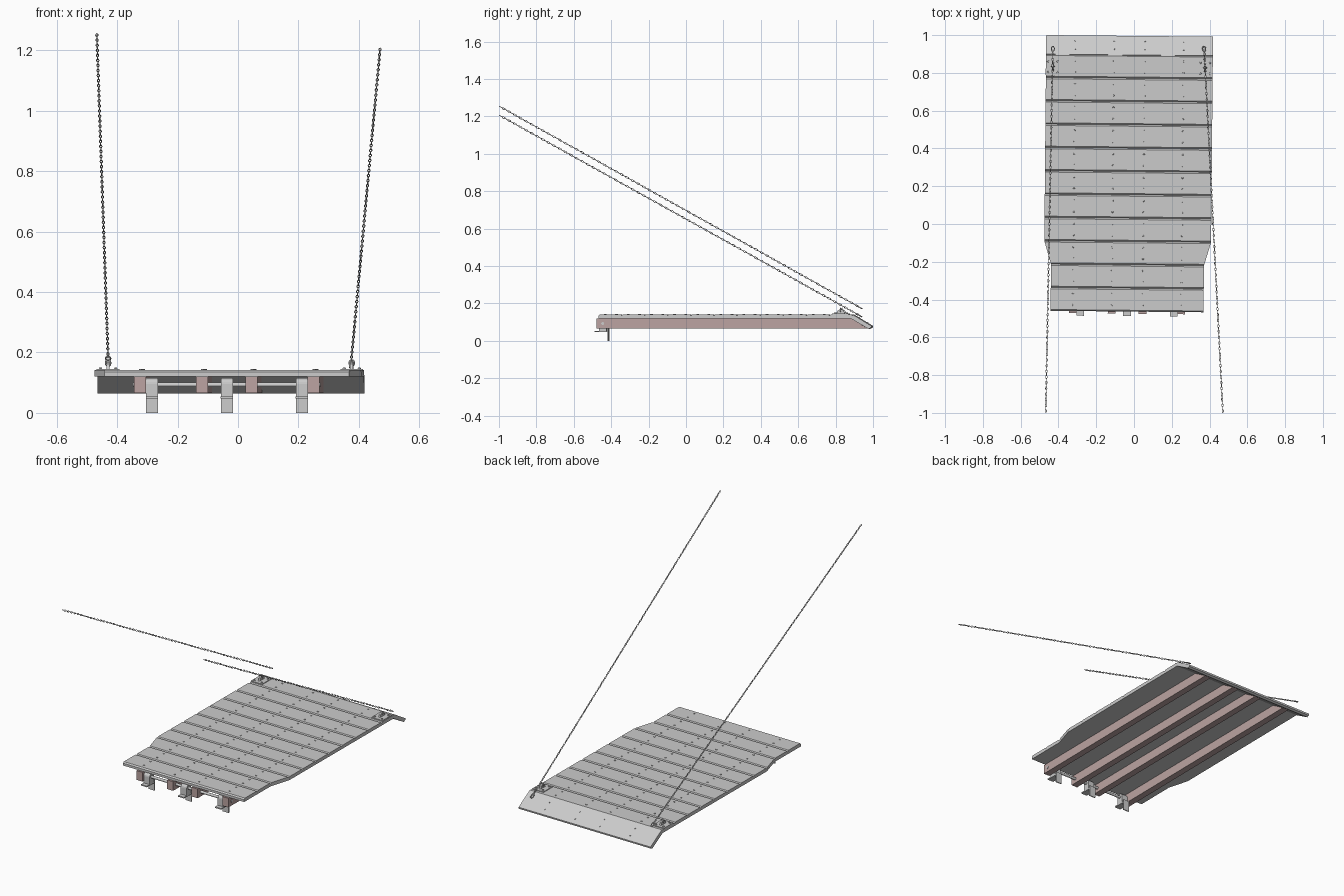
import bpy, bmesh, math
from mathutils import Matrix, Vector

if "Cube" in bpy.data.objects:
    bpy.data.objects.remove(bpy.data.objects["Cube"])


def material(name, rgb):
    m = bpy.data.materials.new(name)
    m.diffuse_color = (*rgb, 1)
    m.use_nodes = True
    m.node_tree.nodes["Principled BSDF"].inputs["Base Color"].default_value = m.diffuse_color
    return m


GREY = material("weathered grey", (0.60, 0.60, 0.60))
PINK = material("dusty pink wood", (0.50, 0.37, 0.36))
# The whole deck is turned very slightly about z
DECK = Matrix.Translation((-0.0325, 0, 0)) @ Matrix.Rotation(-0.0095, 4, 'Z')


def finish(name, bm, mat, matrix=DECK):
    bmesh.ops.recalc_face_normals(bm, faces=bm.faces)
    me = bpy.data.meshes.new(name)
    bm.to_mesh(me)
    bm.free()
    me.materials.append(mat)
    ob = bpy.data.objects.new(name, me)
    ob.matrix_world = matrix
    bpy.context.collection.objects.link(ob)
    return ob


def prism(bm, profile, half_width, cx=0):
    """Extrude a (y, z) profile along x; half_width is a function of y."""
    l = [bm.verts.new((cx - half_width(y), y, z)) for y, z in profile]
    r = [bm.verts.new((cx + half_width(y), y, z)) for y, z in profile]
    bm.faces.new(l)
    bm.faces.new(r[::-1])
    for i in range(len(l)):
        j = (i + 1) % len(l)
        bm.faces.new((l[i], r[i], r[j], l[j]))


def box(bm, x, y0, y1, z0, z1, w):
    prism(bm, [(y0, z0), (y0, z1), (y1, z1), (y1, z0)], lambda _: w / 2, x)


def disc(bm, matrix, r, h, n=6):
    bmesh.ops.create_cone(bm, cap_ends=True, segments=n, radius1=r,
                          radius2=r * 0.8, depth=h, matrix=matrix)


def link(bm, matrix, length, width, wire, n=12, m=5):
    """Oval ring, long along local x, lying in local xy."""
    rows = []
    for i in range(n):
        a = 2 * math.pi * i / n
        row = []
        for j in range(m):
            b = 2 * math.pi * j / m
            d = wire * math.cos(b)
            p = Vector(((length / 2 - wire + d) * math.cos(a),
                        (width / 2 - wire + d) * math.sin(a), wire * math.sin(b)))
            row.append(bm.verts.new(matrix @ p))
        rows.append(row)
    for i in range(n):
        for j in range(m):
            a, b = rows[i], rows[(i + 1) % n]
            f = bm.faces.new((a[j], b[j], b[(j + 1) % m], a[(j + 1) % m]))
            f.smooth = True


# Deck planks with chamfered seams, narrowing near the hinge end
TOP, BOT, CH, PITCH = 0.142, 0.121, 0.007, 0.1235
EDGES = [0.895 - PITCH * k for k in range(12)]


def deck_half(y):
    t = min(max((y - EDGES[9]) / PITCH, 0), 1)
    return 0.405 + 0.0365 * t


for k in range(11):
    y1, y0 = EDGES[k], EDGES[k + 1]
    bm = bmesh.new()
    prism(bm, [(y0, BOT), (y0, TOP - CH), (y0 + CH, TOP), (y1 - CH, TOP),
               (y1, TOP - CH), (y1, BOT)], deck_half)
    finish(f"deck_plank_{k + 1}", bm, GREY)

# Sloped lip board
bm = bmesh.new()
prism(bm, [(0.885, 0.120), (0.895, 0.141), (0.996, 0.080), (0.994, 0.070),
           (0.980, 0.064)], lambda _: 0.4415)
finish("sloped_lip_board", bm, GREY)

# Support beams
BEAMS = (-0.287, -0.082, 0.082, 0.287)
for i, x in enumerate(BEAMS):
    bm = bmesh.new()
    prism(bm, [(-0.475, 0.066), (-0.475, 0.121), (0.884, 0.121), (0.974, 0.066)],
          lambda _: 0.02, x)
    finish(f"support_beam_{i + 1}", bm, PINK)

# Bolt heads over each beam
bm = bmesh.new()
for x in BEAMS:
    for k in range(11):
        for s in (-0.03, 0.03):
            y = (EDGES[k] + EDGES[k + 1]) / 2 + s
            disc(bm, Matrix.Translation((x, y, TOP + 0.001)), 0.005, 0.004)
    for y in (0.925, 0.968):
        z = 0.141 - (y - 0.895) * 0.604
        disc(bm, Matrix.Translation((x, y, z)) @ Matrix.Rotation(-0.543, 4, 'X'),
             0.005, 0.005)
finish("bolt_heads", bm, GREY)

# Hinge rod through the beams
bm = bmesh.new()
bmesh.ops.create_cone(bm, cap_ends=True, segments=16, radius1=0.008, radius2=0.008,
                      depth=0.62, matrix=Matrix.Translation((0, -0.443, 0.093))
                      @ Matrix.Rotation(math.pi / 2, 4, 'Y'))
finish("hinge_rod", bm, GREY)

# Hinge brackets: strap around the rod, flat foot, hanging leg
for i, x in enumerate((-0.248, 0, 0.248)):
    bm = bmesh.new()
    arc = [(-0.443 + 0.02 * math.cos(a), 0.095 + 0.02 * math.sin(a))
           for a in (math.pi * t / 8 for t in range(9))]
    prism(bm, [(-0.463, 0.052), (-0.423, 0.052)] + arc, lambda _: 0.02, x)
    box(bm, x, -0.488, -0.411, 0.047, 0.054, 0.04)
    box(bm, x, -0.417, -0.411, 0, 0.066, 0.04)
    finish(f"hinge_bracket_{i + 1}", bm, GREY)

# Chain anchors: plate, lug, ring and corner bolts
for side, x in (("left", -0.405), ("right", 0.401)):
    bm = bmesh.new()
    box(bm, x, 0.785, 0.872, TOP - 0.001, TOP + 0.004, 0.075)
    prism(bm, [(0.808, 0.145), (0.815, 0.162), (0.825, 0.168), (0.837, 0.168),
               (0.847, 0.162), (0.854, 0.145)], lambda _: 0.005, x)
    for dx in (-0.025, 0.025):
        for y in (0.80, 0.857):
            disc(bm, Matrix.Translation((x + dx, y, TOP + 0.006)), 0.006, 0.006)
    link(bm, Matrix.Translation((x, 0.831, 0.165))
         @ Matrix.Rotation(math.pi / 2, 4, 'X'), 0.022, 0.026, 0.003)
    finish(f"{side}_chain_anchor", bm, GREY)

# Chains of alternating links, each with a larger end ring
for side, top, end in (("left", (-0.467, -0.990, 1.250), (-0.430, 0.915, 0.187)),
                       ("right", (0.470, -0.990, 1.202), (0.372, 0.915, 0.143))):
    bm = bmesh.new()
    a, b = Vector(top), Vector(end)
    rot = (b - a).to_track_quat('X', 'Z').to_matrix().to_4x4()
    n = round((b - a).length / 0.0172)
    for i in range(n + 1):
        turn = Matrix.Rotation(math.pi / 2 * (i % 2), 4, 'X')
        link(bm, Matrix.Translation(a.lerp(b, i / n)) @ rot @ turn, 0.0235, 0.011, 0.0018)
    c = b + (b - a).normalized() * 0.014
    link(bm, Matrix.Translation(c) @ rot, 0.036, 0.022, 0.003)
    finish(f"{side}_chain", bm, GREY, Matrix.Identity(4))
